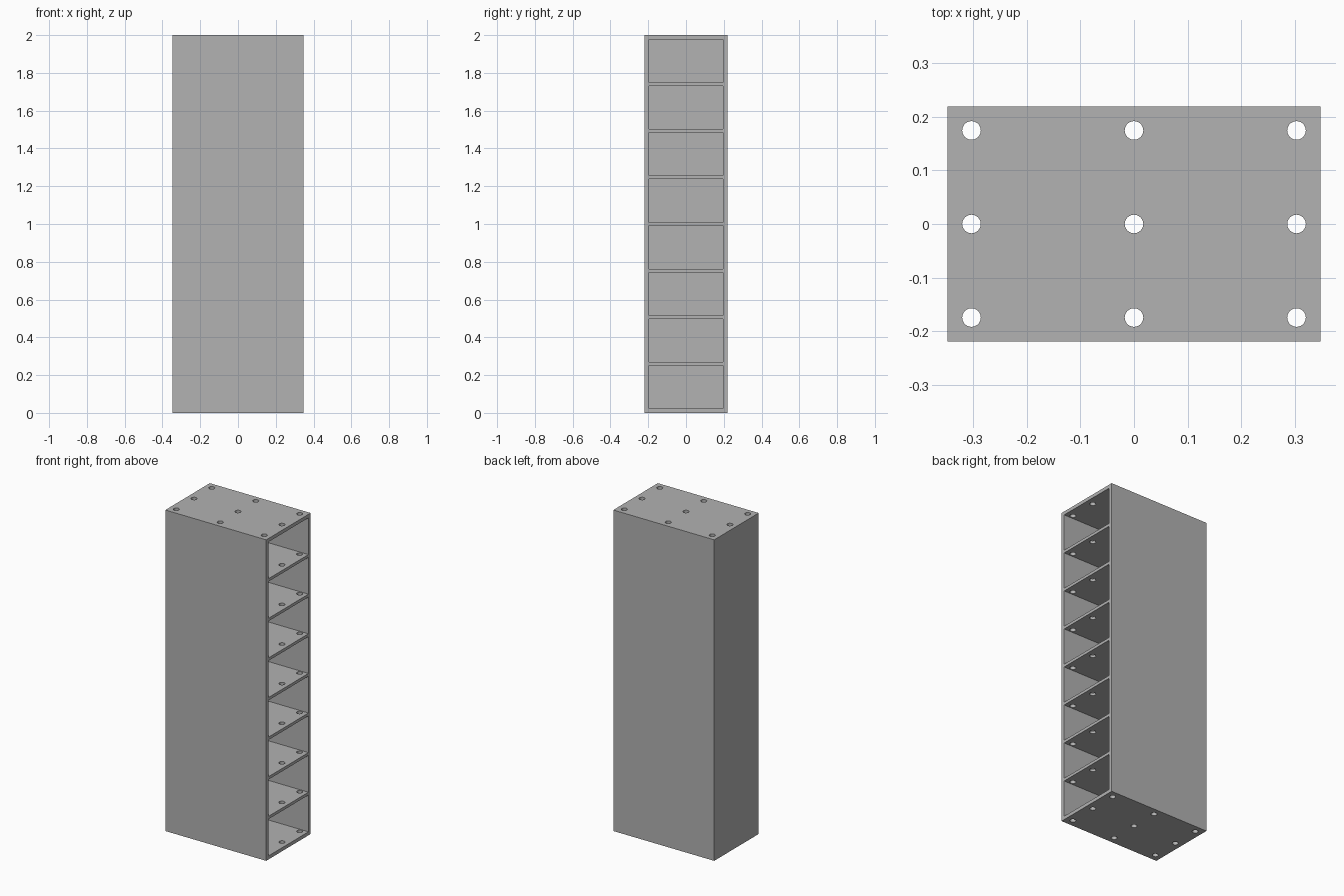
import bpy
import bmesh
import math
from mathutils import Matrix, Vector

default = bpy.data.objects.get("Cube")
if default:
    bpy.data.objects.remove(default)

WIDTH, DEPTH, HEIGHT = 0.695, 0.438, 2.0
WALL, SHELF, CELLS = 0.022, 0.018, 8
HOLE_RADIUS, HOLE_INSET = 0.0173, 0.0447

grey = bpy.data.materials.new("plain grey")
grey.use_nodes = True
grey.diffuse_color = (0.445, 0.445, 0.445, 1)
grey.node_tree.nodes["Principled BSDF"].inputs["Base Color"].default_value = grey.diffuse_color


def add_box(bm, low, high):
    low, high = Vector(low), Vector(high)
    bmesh.ops.create_cube(
        bm, size=1,
        matrix=Matrix.Translation((low + high) / 2) @ Matrix.Diagonal((*(high - low), 1)))


def make_object(name, bm):
    mesh = bpy.data.meshes.new(name)
    bm.to_mesh(mesh)
    bm.free()
    mesh.materials.append(grey)
    obj = bpy.data.objects.new(name, mesh)
    bpy.context.collection.objects.link(obj)
    return obj


def cut(target, cutter):
    cutter.hide_render = True
    mod = target.modifiers.new("cut", "BOOLEAN")
    mod.operation, mod.solver, mod.object = "DIFFERENCE", "EXACT", cutter
    bpy.context.view_layer.objects.active = target
    bpy.ops.object.modifier_apply(modifier=mod.name)
    bpy.data.objects.remove(cutter)


# Solid cabinet block
bm = bmesh.new()
add_box(bm, (-WIDTH / 2, -DEPTH / 2, 0), (WIDTH / 2, DEPTH / 2, HEIGHT))
cabinet = make_object("cabinet", bm)

# Row of compartments open towards +x
cell = (HEIGHT - 2 * WALL - (CELLS - 1) * SHELF) / CELLS
bm = bmesh.new()
for i in range(CELLS):
    z = WALL + i * (cell + SHELF)
    add_box(bm, (-WIDTH / 2 + WALL, -DEPTH / 2 + WALL, z),
            (WIDTH / 2 + 0.1, DEPTH / 2 - WALL, z + cell))
cut(cabinet, make_object("compartment_cutter", bm))

# Grid of round holes through the base, every shelf and the top
bm = bmesh.new()
for ix in (-1, 0, 1):
    for iy in (-1, 0, 1):
        place = (ix * (WIDTH / 2 - HOLE_INSET), iy * (DEPTH / 2 - HOLE_INSET), HEIGHT / 2)
        bmesh.ops.create_cone(
            bm, cap_ends=True, segments=32, radius1=HOLE_RADIUS, radius2=HOLE_RADIUS,
            depth=HEIGHT + 0.2, matrix=Matrix.Translation(place))
cut(cabinet, make_object("hole_cutter", bm))

# Smooth hole walls, crisp cabinet edges
bpy.ops.object.select_all(action="DESELECT")
cabinet.select_set(True)
bpy.context.view_layer.objects.active = cabinet
bpy.ops.object.shade_smooth_by_angle(angle=math.radians(30))
